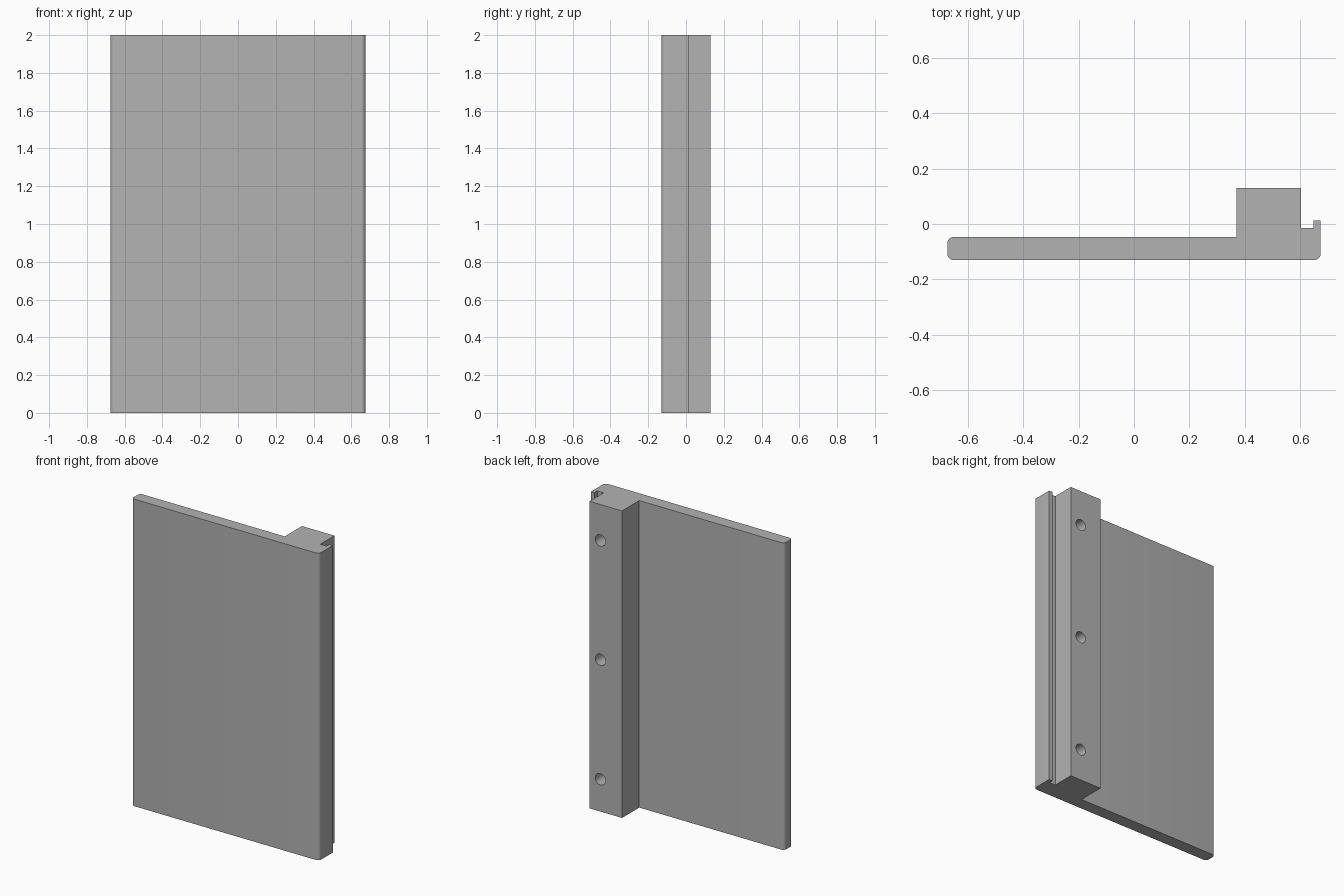
import bpy
import bmesh
from math import radians

cube = bpy.data.objects.get("Cube")
if cube:
    bpy.data.objects.remove(cube, do_unlink=True)

HEIGHT = 2.0
FRONT, BACK = -0.13, 0.13
SIDE = 0.675

grey = bpy.data.materials.new("plain grey")
grey.use_nodes = True
grey.diffuse_color = (0.45, 0.45, 0.45, 1)
grey.node_tree.nodes["Principled BSDF"].inputs["Base Color"].default_value = grey.diffuse_color


def extrude_profile(name, points, rounded, radius):
    """Extrude a plan outline upward, rounding the chosen upright corners."""
    bm = bmesh.new()
    base = [bm.verts.new((x, y, 0)) for x, y in points]
    tops = [bm.verts.new((x, y, HEIGHT)) for x, y in points]
    bm.faces.new(base)
    bm.faces.new(tops)
    count = len(points)
    for i in range(count):
        j = (i + 1) % count
        bm.faces.new((base[i], base[j], tops[j], tops[i]))
    bmesh.ops.recalc_face_normals(bm, faces=bm.faces[:])
    uprights = [bm.edges.get((base[i], tops[i])) for i in rounded]
    bmesh.ops.bevel(bm, geom=uprights, offset=radius, segments=6,
                    profile=0.5, affect='EDGES')
    mesh = bpy.data.meshes.new(name)
    bm.to_mesh(mesh)
    bm.free()
    obj = bpy.data.objects.new(name, mesh)
    bpy.context.collection.objects.link(obj)
    mesh.materials.append(grey)
    return obj


# Panel with mounting rail, groove and edge lip as one section
outline = [(-SIDE, FRONT), (SIDE, FRONT), (SIDE, 0.013), (0.65, 0.013),
           (0.65, -0.015), (0.604, -0.015), (0.604, BACK), (0.37, BACK),
           (0.37, -0.047), (-SIDE, -0.047)]
panel = extrude_profile("panel_with_rail", outline, (0, 1, 9), 0.022)

# Blind screw holes in the back of the rail
DEPTH = 0.15
for i in range(3):
    bpy.ops.mesh.primitive_cylinder_add(
        vertices=32, radius=0.037, depth=2 * DEPTH,
        location=(0.526, BACK, 0.21 + 0.778 * i), rotation=(radians(90), 0, 0))
    cutter = bpy.context.object
    cutter.name = f"screw_hole_cutter_{i + 1}"
    cutter.data.materials.append(grey)
    cutter.hide_render = True
    cutter.hide_set(True)
    cutter.display_type = 'WIRE'
    hole = panel.modifiers.new(f"screw hole {i + 1}", 'BOOLEAN')
    hole.operation = 'DIFFERENCE'
    hole.solver = 'EXACT'
    hole.object = cutter

# Cut the holes, then smooth the rounded surfaces
bpy.ops.object.select_all(action='DESELECT')
panel.select_set(True)
bpy.context.view_layer.objects.active = panel
for name in [m.name for m in panel.modifiers]:
    bpy.ops.object.modifier_apply(modifier=name)
for obj in [o for o in bpy.data.objects if o.name.startswith("screw_hole_cutter")]:
    bpy.data.objects.remove(obj, do_unlink=True)
bpy.ops.object.shade_smooth_by_angle(angle=radians(30))
